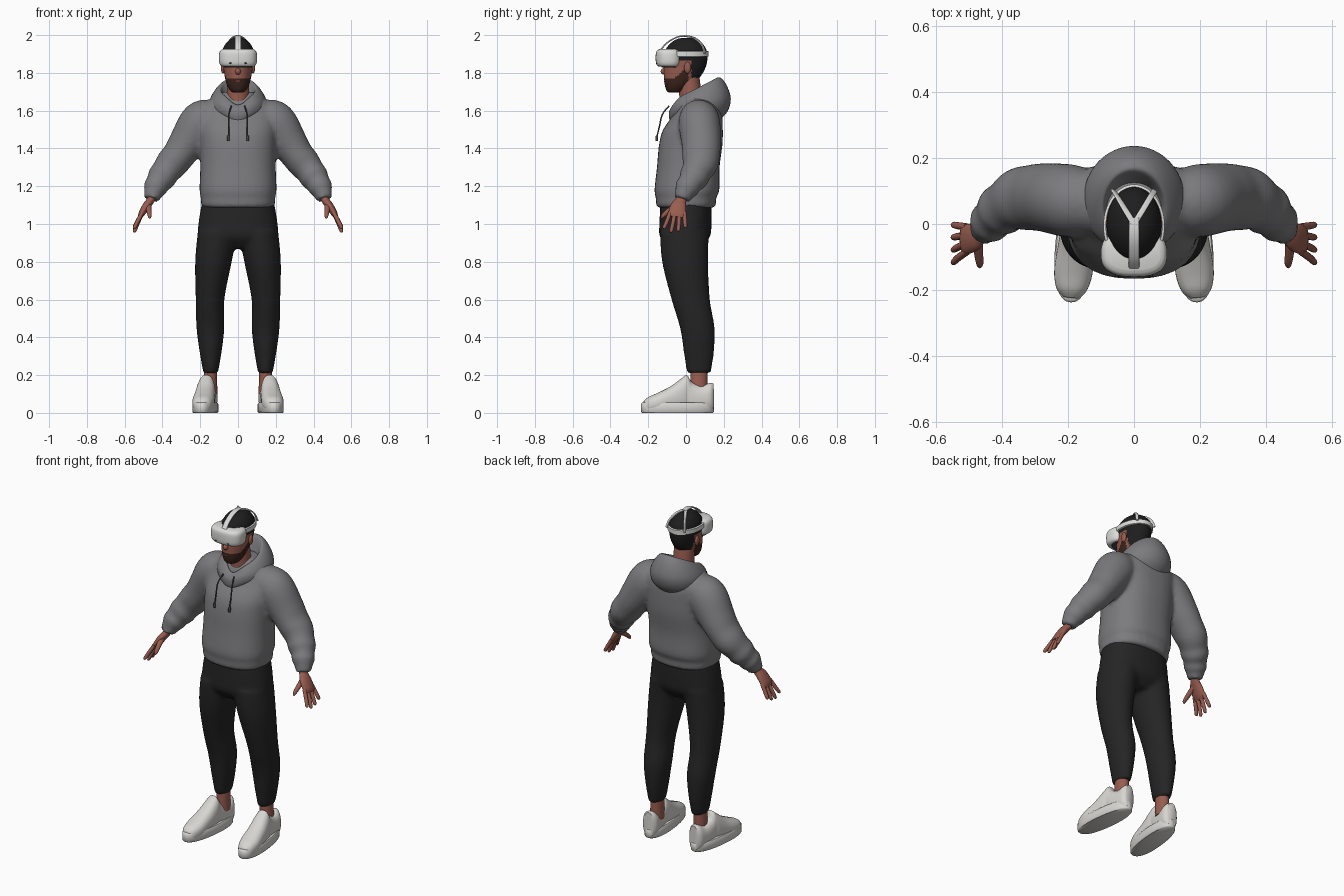
import bpy, bmesh
from math import cos, sin, pi, radians
from mathutils import Vector, Matrix

if "Cube" in bpy.data.objects:
    bpy.data.objects.remove(bpy.data.objects["Cube"])


def material(name, r, g, b):
    m = bpy.data.materials.new(name)
    m.use_nodes = True
    m.diffuse_color = (r, g, b, 1)
    bsdf = m.node_tree.nodes["Principled BSDF"]
    bsdf.inputs["Base Color"].default_value = (r, g, b, 1)
    bsdf.inputs["Roughness"].default_value = 0.8
    return m


GREY = material("hoodie grey", .2, .2, .21)
BLACK = material("trouser black", .018, .018, .018)
SKIN = material("skin", .32, .11, .08)
HAIR = material("hair black", .013, .013, .013)
BEARD = material("beard brown", .045, .018, .012)
LIPS = material("lips", .2, .05, .04)
SHOE = material("shoe white", .68, .67, .64)
WHITE = material("headset white", .7, .7, .69)
TRIM = material("dark trim", .06, .06, .065)
SIDES = ((1, "left"), (-1, "right"))


def finish(name, bm, *mats, rule=None, blend=0):
    """Turn a bmesh into a smooth object; blend fuses overlapping volumes."""
    bmesh.ops.recalc_face_normals(bm, faces=bm.faces)
    for f in bm.faces:
        f.smooth = True
        if rule:
            f.material_index = rule(f.calc_center_median())
    me = bpy.data.meshes.new(name)
    bm.to_mesh(me)
    bm.free()
    me.set_sharp_from_angle(angle=radians(55))
    for m in mats:
        me.materials.append(m)
    ob = bpy.data.objects.new(name, me)
    bpy.context.collection.objects.link(ob)
    if blend:
        r = ob.modifiers.new("fuse", 'REMESH')
        r.mode, r.voxel_size, r.use_smooth_shade = 'VOXEL', blend, True
        s = ob.modifiers.new("soften", 'SMOOTH')
        s.factor, s.iterations = .5, 6
    return ob


def spline(keys, steps):
    """Catmull-Rom interpolation through tuples of any length."""
    out, n = [], len(keys)
    for i in range(n - 1):
        a, b, c, d = (keys[min(max(i + k, 0), n - 1)] for k in (-1, 0, 1, 2))
        for j in range(steps):
            t = j / steps
            out.append([q + .5 * t * (r - p + t * (2*p - 5*q + 4*r - s + t * (3*(q - r) + s - p)))
                        for p, q, r, s in zip(a, b, c, d)])
    return out + [list(keys[-1])]


def skin(bm, rings, cap=True):
    rows = [[bm.verts.new(p) for p in ring] for ring in rings]
    n = len(rows[0])
    for a, b in zip(rows, rows[1:]):
        for i in range(n):
            bm.faces.new((a[i], a[(i + 1) % n], b[(i + 1) % n], b[i]))
    if cap:
        bm.faces.new(rows[0])
        bm.faces.new(rows[-1])


def loft(bm, keys, axis=None, ref=(0, 1, 0), seg=32, steps=5, e=2, mat=Matrix()):
    """Sweep (super)ellipses through keys (x, y, z, a, b), upright or along the path."""
    ks, rings = spline(keys, steps), []
    for i, (x, y, z, a, b) in enumerate(ks):
        if axis:
            u, v = Vector((1, 0, 0)), Vector((0, 1, 0) if axis == 'z' else (0, 0, 1))
        else:
            t = Vector(ks[min(i + 1, len(ks) - 1)][:3]) - Vector(ks[max(i - 1, 0)][:3])
            t.normalize()
            u = Vector(ref)
            u = (u - t * u.dot(t)).normalized()
            v = t.cross(u)
        ring = []
        for k in range(seg):
            c, s = cos(2 * pi * k / seg), sin(2 * pi * k / seg)
            c, s = (abs(w) ** (2 / e) * (1 if w > 0 else -1) for w in (c, s))
            ring.append(mat @ (Vector((x, y, z)) + u * c * max(a, .002) + v * s * max(b, .002)))
        rings.append(ring)
    skin(bm, rings)


def ball(name, mat, loc, size):
    bm = bmesh.new()
    bmesh.ops.create_uvsphere(bm, u_segments=20, v_segments=12, radius=1,
                              matrix=Matrix.Translation(loc) @ Matrix.Diagonal((*size, 1)))
    finish(name, bm, mat)


def flip(s, keys):
    return [(s * k[0], *k[1:]) for k in keys]


# Hoodie: body and both sleeves fused into one soft volume
bm = bmesh.new()
loft(bm, [(0, 0, 1.085, .18, .145), (0, 0, 1.1, .195, .158), (0, 0, 1.14, .197, .16),
          (0, .005, 1.18, .204, .172), (0, .012, 1.3, .2, .166), (0, .025, 1.42, .202, .168),
          (0, .037, 1.5, .205, .158), (0, .065, 1.59, .2, .125), (0, .065, 1.65, .16, .1),
          (0, .06, 1.7, .08, .06)], 'z', e=2.4)
for s, side in SIDES:
    loft(bm, flip(s, [(.12, .065, 1.58, .09, .085), (.19, .07, 1.54, .11, .115),
                      (.265, .08, 1.435, .105, .1), (.31, .08, 1.37, .1, .088),
                      (.35, .075, 1.32, .095, .086), (.385, .055, 1.275, .08, .076),
                      (.405, .04, 1.245, .08, .077), (.425, .02, 1.215, .064, .064),
                      (.438, .005, 1.19, .066, .064), (.45, -.01, 1.16, .05, .049),
                      (.457, -.02, 1.13, .045, .043)]))
finish("hoodie", bm, GREY, blend=.012)

# Hood: thick folded collar, keys are (front y, back y, half width, front z, back z)
rings = []
for yf, yb, w, zf, zb in spline([(-.08, .18, .12, 1.57, 1.55), (-.09, .222, .15, 1.6, 1.6),
                                 (-.088, .237, .152, 1.635, 1.665), (-.07, .215, .128, 1.66, 1.735),
                                 (-.055, .18, .1, 1.665, 1.775), (-.045, .15, .085, 1.645, 1.755),
                                 (-.035, .1, .06, 1.58, 1.62)], 5):
    ring = []
    for k in range(48):
        c, q = cos(2 * pi * k / 48), sin(2 * pi * k / 48)
        dip = .035 * max(0, -q) ** 8
        ring.append((w * c, (yf + yb) / 2 + q * (yb - yf) / 2, zf + (zb - zf) * (q + 1) / 2 - dip))
    rings.append(ring)
bm = bmesh.new()
skin(bm, rings, cap=False)
finish("hood", bm, GREY)

# Drawstrings with heavier tips
for s, side in SIDES:
    bm = bmesh.new()
    loft(bm, flip(s, [(.035, -.09, 1.625, .004, .004), (.048, -.125, 1.58, .004, .004),
                      (.05, -.14, 1.52, .004, .004), (.05, -.152, 1.47, .004, .004),
                      (.051, -.154, 1.465, .007, .007), (.051, -.156, 1.44, .007, .007)]),
         ref=(1, 0, 0), seg=10)
    finish(side + "_drawstring", bm, TRIM)

# Trousers: hips and legs fused
bm = bmesh.new()
loft(bm, [(0, 0, 1.12, .19, .135), (0, -.003, 1.0, .21, .138), (0, -.006, .93, .205, .132),
          (0, -.006, .87, .12, .08)], 'z', e=2.3)
for s, side in SIDES:
    loft(bm, flip(s, [(.107, -.008, .96, .106, .13), (.13, -.005, .8, .097, .122),
                      (.148, .025, .6, .076, .102), (.146, .06, .45, .074, .092),
                      (.145, .068, .32, .058, .08), (.145, .068, .21, .039, .064)]), 'z')
finish("trousers", bm, BLACK, blend=.012)

# Ankles and shoes, toes turned slightly outward
for s, side in SIDES:
    bm = bmesh.new()
    loft(bm, flip(s, [(.147, .068, .1, .038, .045), (.145, .068, .25, .033, .045)]), 'z')
    finish(side + "_ankle", bm, SKIN)
    place = Matrix.Translation((s * .168, 0, 0)) @ Matrix.Rotation(s * .11, 4, 'Z')
    bm = bmesh.new()
    loft(bm, [(0, -.225, .035, .025, .028), (0, -.2, .043, .046, .041), (0, -.15, .054, .058, .052),
              (0, -.08, .072, .056, .07), (0, -.02, .094, .051, .092), (0, .005, .1, .046, .1),
              (0, .03, .083, .047, .081), (0, .08, .073, .048, .071), (0, .125, .08, .045, .078),
              (0, .145, .08, .03, .076)], 'y', e=2.4, mat=place)
    finish(side + "_shoe_upper", bm, SHOE)
    bm = bmesh.new()
    loft(bm, [(0, -.045, 0, .06, .188), (0, -.045, .006, .064, .194),
              (0, -.045, .048, .064, .194), (0, -.045, .054, .06, .188)],
         'z', e=2.3, seg=48, steps=1, mat=place)
    finish(side + "_shoe_sole", bm, SHOE)

# Hands: palm, four fingers and thumb
for s, side in SIDES:
    bm = bmesh.new()
    loft(bm, flip(s, [(.447, -.012, 1.17, .03, .024), (.46, -.025, 1.13, .028, .021),
                      (.485, -.04, 1.095, .042, .021), (.51, -.047, 1.055, .046, .017),
                      (.52, -.05, 1.035, .04, .01)]), seg=20)
    for i in range(4):
        y, reach = -.084 + .025 * i, (.075, .095, .09, .07)[i]
        lean = -.035 + .014 * i
        loft(bm, flip(s, [(.507, y, 1.06, .011, .011),
                          (.532, y + lean / 2, 1.05 - reach / 2, .011, .011),
                          (.547, y + lean * .9, 1.05 - reach * .9, .0095, .0095),
                          (.55, y + lean, 1.05 - reach, .004, .004)]), seg=12, steps=3)
    loft(bm, flip(s, [(.475, -.045, 1.105, .017, .017), (.472, -.085, 1.075, .014, .014),
                      (.468, -.12, 1.045, .011, .011), (.468, -.131, 1.03, .004, .004)]),
         ref=(1, 0, 0), seg=12, steps=3)
    finish(side + "_hand", bm, SKIN)


# Head: hair and beard regions chosen by position
def head_rule(c):
    if c.z > 1.925 or (c.z > 1.87 and c.y > -.08) or (c.z > 1.765 and c.y > .028):
        return 1
    if c.y < .012 and c.z < 1.772 + max(0, c.y + .06) * .9:
        return 2
    return 0


bm = bmesh.new()
loft(bm, [(0, -.06, 1.695, .022, .025), (0, -.054, 1.705, .04, .048), (0, -.042, 1.735, .058, .07),
          (0, -.022, 1.775, .069, .094), (0, -.008, 1.825, .077, .11), (0, -.002, 1.88, .083, .116),
          (0, 0, 1.925, .08, .107), (0, .002, 1.96, .061, .08), (0, .002, 1.98, .035, .046),
          (0, .002, 1.985, .01, .012)], 'z', seg=64, steps=8)
finish("head", bm, SKIN, HAIR, BEARD, rule=head_rule)
bm = bmesh.new()
loft(bm, [(0, .035, 1.58, .072, .07), (0, .025, 1.67, .06, .06), (0, .012, 1.79, .058, .058)], 'z')
finish("neck", bm, SKIN)
ball("nose", SKIN, (0, -.115, 1.808), (.015, .019, .018))
ball("mouth", LIPS, (0, -.107, 1.756), (.021, .01, .007))
for s, side in SIDES:
    ball(side + "_ear", SKIN, (s * .08, .008, 1.827), (.011, .018, .03))

# Headset visor with small cameras
bm = bmesh.new()
loft(bm, [(0, -.09, 1.833, .08, .052), (0, -.09, 1.84, .093, .064), (0, -.09, 1.86, .1, .07),
          (0, -.09, 1.9, .1, .07), (0, -.09, 1.918, .093, .064), (0, -.09, 1.926, .08, .05)],
     'z', e=2.6, seg=48)
finish("headset_visor", bm, WHITE)
bm = bmesh.new()
loft(bm, [(0, -.08, 1.828, .078, .05), (0, -.08, 1.836, .078, .05)], 'z', e=2.6)
finish("visor_face_pad", bm, TRIM)
for s, side in SIDES:
    ball(side + "_visor_camera", TRIM, (s * .04, -.154, 1.852), (.007, .006, .004))

# Head band around the skull
rings = []
for grow, z in ((0, 1.885), (.008, 1.888), (.008, 1.914), (0, 1.917), (0, 1.885)):
    rings.append([((.085 + grow) * cos(k * pi / 32), (.118 + grow) * sin(k * pi / 32) - .006, z)
                  for k in range(64)])
bm = bmesh.new()
skin(bm, rings, cap=False)
bmesh.ops.remove_doubles(bm, verts=bm.verts, dist=.0001)
finish("headset_band", bm, WHITE)

# Forked top strap
bm = bmesh.new()
loft(bm, [(0, -.135, 1.92, .016, .004), (0, -.105, 1.955, .016, .004), (0, -.06, 1.984, .016, .004),
          (0, -.02, 1.995, .016, .004), (0, .02, 1.993, .015, .004)], ref=(1, 0, 0), e=4, seg=16)
for s, side in SIDES:
    loft(bm, flip(s, [(.003, .005, 1.994, .009, .004), (.028, .045, 1.983, .009, .004),
                      (.05, .082, 1.952, .009, .004), (.062, .1, 1.905, .009, .004)]),
         ref=(1, -.6, 0), e=4, seg=16)
finish("headset_top_strap", bm, WHITE)
